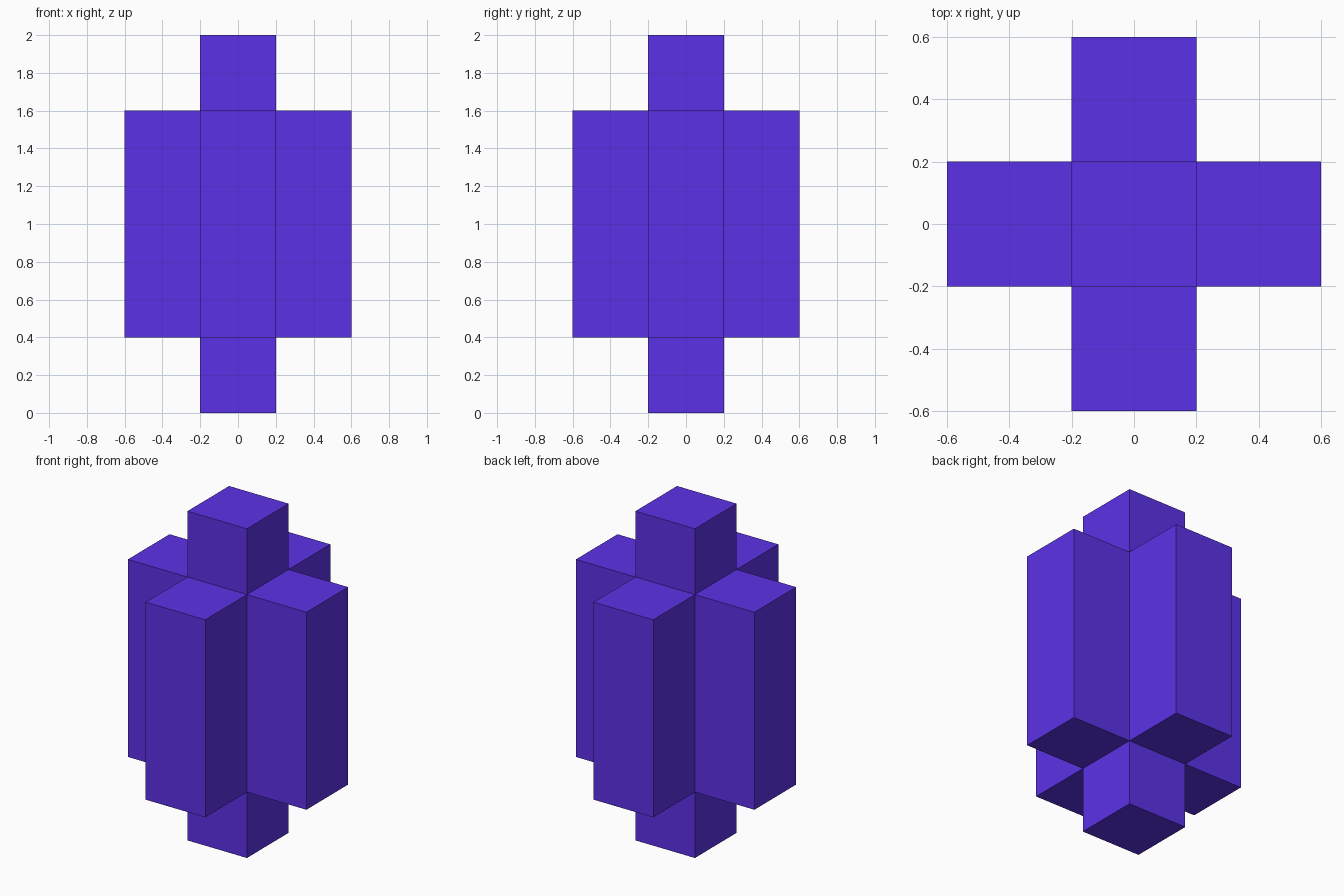
import bpy
import bmesh
from mathutils import Matrix

default_cube = bpy.data.objects.get("Cube")
if default_cube:
    bpy.data.objects.remove(default_cube, do_unlink=True)

ARM = 0.4            # width of the core and length of every arm
CORE_HEIGHT = 1.2

# Single flat colour
violet = bpy.data.materials.new("violet")
violet.use_nodes = True
colour = (0.107, 0.031, 0.8, 1.0)
violet.diffuse_color = colour
violet.node_tree.nodes["Principled BSDF"].inputs["Base Color"].default_value = colour

# Tall core block, centred at half the total height
bm = bmesh.new()
placement = Matrix.Translation((0, 0, 1)) @ Matrix.Diagonal((ARM, ARM, CORE_HEIGHT, 1))
bmesh.ops.create_cube(bm, size=1, matrix=placement)
bm.normal_update()

# Push each of the six sides out into an arm
arms = bmesh.ops.extrude_discrete_faces(bm, faces=bm.faces[:])["faces"]
for face in arms:
    face.normal_update()
    bmesh.ops.translate(bm, verts=face.verts[:], vec=face.normal * ARM)

# Weld the arms where they meet along the core edges
bmesh.ops.remove_doubles(bm, verts=bm.verts[:], dist=0.0001)
bm.normal_update()

mesh = bpy.data.meshes.new("six_armed_block")
bm.to_mesh(mesh)
bm.free()
mesh.materials.append(violet)
block = bpy.data.objects.new("six_armed_block", mesh)
bpy.context.collection.objects.link(block)
